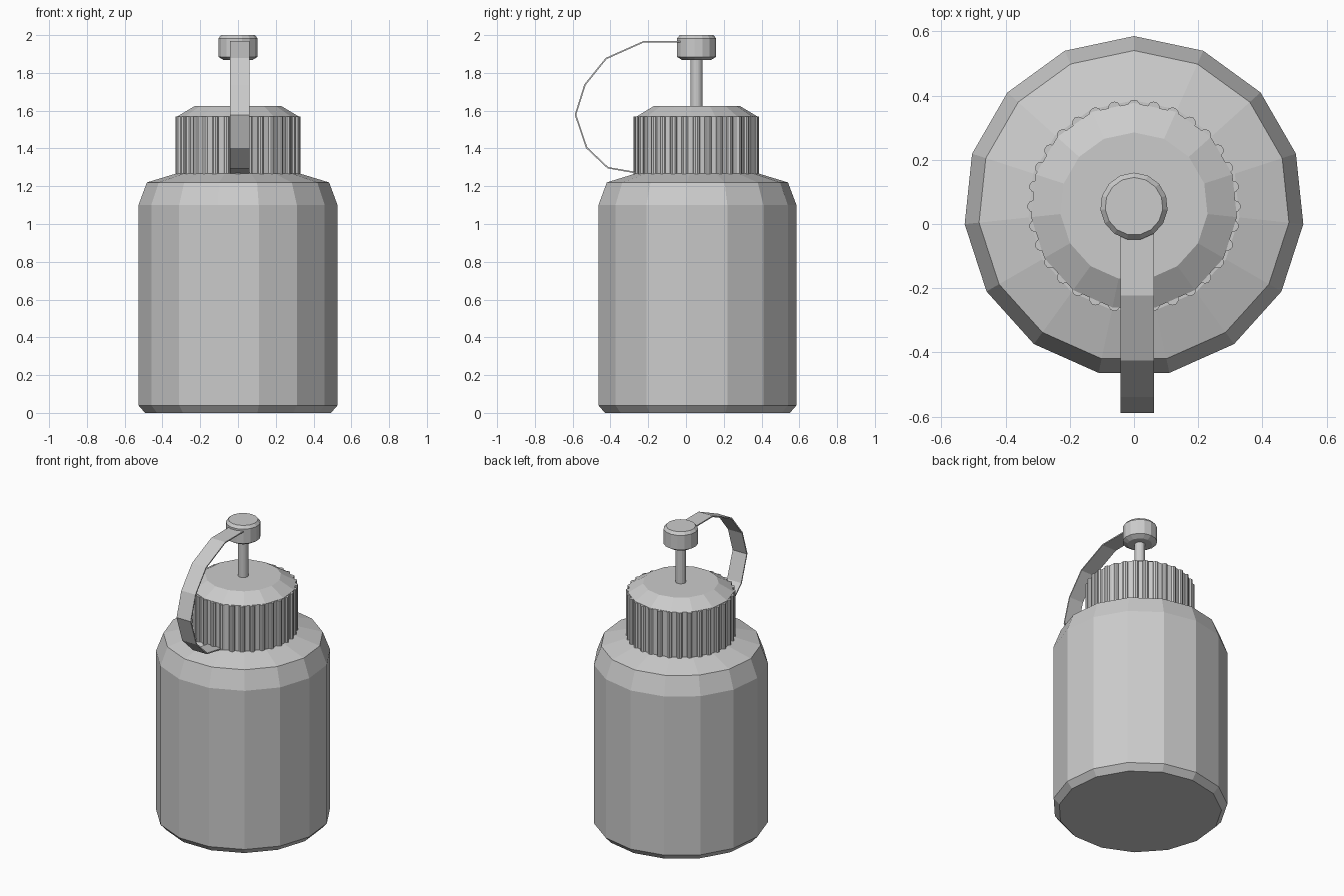
import bpy, bmesh, math

if "Cube" in bpy.data.objects:
    bpy.data.objects.remove(bpy.data.objects["Cube"])

CY = 0.055   # axis of the bottle in y
SIDES = 15


def finish(name, bm):
    bmesh.ops.recalc_face_normals(bm, faces=bm.faces)
    me = bpy.data.meshes.new(name)
    bm.to_mesh(me)
    bm.free()
    ob = bpy.data.objects.new(name, me)
    bpy.context.collection.objects.link(ob)
    return ob


def add_lathe(bm, profile, sides, cx=0.0, cy=CY):
    """Closed solid of revolution from (radius, z) points, first corner at +y."""
    rings = []
    for r, z in profile:
        rings.append([bm.verts.new((cx + r * math.sin(math.tau * i / sides),
                                    cy + r * math.cos(math.tau * i / sides), z))
                      for i in range(sides)])
    for a, b in zip(rings, rings[1:]):
        for i in range(sides):
            j = (i + 1) % sides
            bm.faces.new((a[i], a[j], b[j], b[i]))
    bm.faces.new(rings[0])
    bm.faces.new(rings[-1])


def lathe(name, profile, sides=SIDES):
    bm = bmesh.new()
    add_lathe(bm, profile, sides)
    return finish(name, bm)


# Bottle body with bevelled base and sloping shoulder
lathe("bottle_body", [(0.495, 0), (0.53, 0.04), (0.53, 1.10),
                      (0.485, 1.22), (0.33, 1.267)])

# Screw cap with chamfered top
lathe("screw_cap", [(0.322, 1.262), (0.322, 1.57), (0.23, 1.625)])

# Grip ribs around the cap
bm = bmesh.new()
RIBS = 32
for i in range(RIBS):
    a = math.tau * i / RIBS
    add_lathe(bm, [(0.019, 1.265), (0.019, 1.568)], 10,
              0.313 * math.sin(a), CY + 0.313 * math.cos(a))
finish("cap_ribs", bm)

# Spout tube and its plug
lathe("spout_tube", [(0.032, 1.61), (0.032, 1.88)])
lathe("spout_plug", [(0.075, 1.867), (0.105, 1.885), (0.105, 1.982), (0.09, 2.0)])

# Strap: a flat ribbon following a bent path from plug to cap
path = [(-0.01, 1.966), (-0.222, 1.966), (-0.423, 1.876), (-0.535, 1.737),
        (-0.585, 1.578), (-0.526, 1.404), (-0.414, 1.298), (-0.26, 1.271)]
bm = bmesh.new()
rows = [[bm.verts.new((x, y, z)) for x in (-0.042, 0.062)] for y, z in path]
for a, b in zip(rows, rows[1:]):
    bm.faces.new((a[0], a[1], b[1], b[0]))
strap = finish("strap", bm)
mod = strap.modifiers.new("thickness", 'SOLIDIFY')
mod.thickness = 0.008
mod.offset = 0
